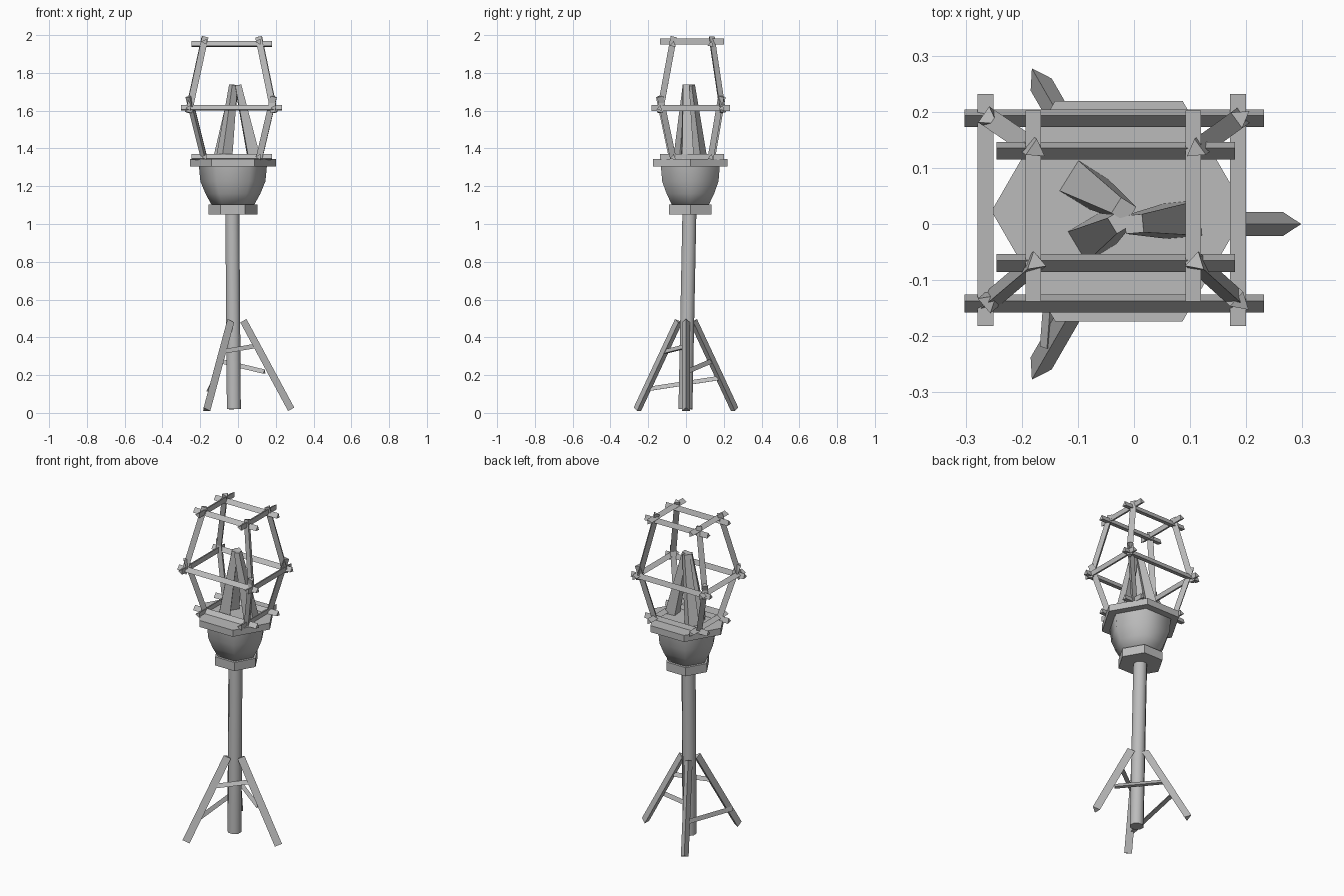
import bpy, bmesh, math
from mathutils import Vector

cube = bpy.data.objects.get("Cube")
if cube:
    bpy.data.objects.remove(cube, do_unlink=True)

grey = bpy.data.materials.new("plain_grey")
grey.use_nodes = True
colour = (0.5, 0.5, 0.5, 1)
grey.diffuse_color = colour
grey.node_tree.nodes["Principled BSDF"].inputs["Base Color"].default_value = colour


def loft(name, rings, smooth=None):
    """Skin a list of equal-sized point rings into a capped solid."""
    bm = bmesh.new()
    loops = [[bm.verts.new(p) for p in ring] for ring in rings]
    n = len(loops[0])
    for low, high in zip(loops, loops[1:]):
        for i in range(n):
            j = (i + 1) % n
            bm.faces.new((low[i], low[j], high[j], high[i]))
    bm.faces.new(loops[0][::-1])
    bm.faces.new(loops[-1])
    bmesh.ops.recalc_face_normals(bm, faces=bm.faces)
    mesh = bpy.data.meshes.new(name)
    bm.to_mesh(mesh)
    bm.free()
    mesh.materials.append(grey)
    obj = bpy.data.objects.new(name, mesh)
    bpy.context.collection.objects.link(obj)
    if smooth:
        bpy.ops.object.select_all(action='DESELECT')
        obj.select_set(True)
        bpy.context.view_layer.objects.active = obj
        bpy.ops.object.shade_smooth_by_angle(angle=math.radians(smooth))
    return obj


def bar(name, a, b, r, r_end=None, sides=3, spin=0, up=(0, 0, 1), smooth=None):
    """Straight prism from a to b; spin turns the first corner away from up."""
    a, b = Vector(a), Vector(b)
    axis = (b - a).normalized()
    side = axis.cross(Vector(up)).normalized()
    top = side.cross(axis)
    rings = []
    for centre, radius in ((a, r), (b, r if r_end is None else r_end)):
        angles = [math.radians(spin) + math.tau * i / sides for i in range(sides)]
        rings.append([centre + radius * (math.cos(t) * top + math.sin(t) * side)
                      for t in angles])
    return loft(name, rings, smooth)


def hexagon(r, z):
    return [(-0.027 + r * math.cos(i * math.pi / 3),
             0.023 + r * math.sin(i * math.pi / 3), z) for i in range(6)]


# Pole and hexagonal head
bar("pole", (-0.022, -0.003, 0.02), (-0.03, 0.018, 1.06), 0.04,
    sides=8, spin=22.5, up=(1, 0, 0), smooth=60)
loft("collar", [hexagon(0.13, 1.05), hexagon(0.13, 1.103)])
loft("bowl", [hexagon(r, z) for r, z in
              ((0.112, 1.10), (0.145, 1.16), (0.172, 1.225), (0.18, 1.306))], 65)
loft("top_plate", [hexagon(0.227, 1.305), hexagon(0.227, 1.345)])

# Tripod legs and the braces between them
for i, name in enumerate(("left_leg", "back_leg", "front_leg")):
    t = i * math.tau / 3
    foot, head = [(-0.022 + r * math.cos(t), r * math.sin(t), z)
                  for r, z in ((0.298, 0.016), (0.045, 0.485))]
    bar(name, foot, head, 0.025)
bar("front_brace", (-0.09, -0.118, 0.32), (0.085, 0, 0.35), 0.015)
bar("back_brace", (0.14, 0, 0.215), (-0.11, 0.14, 0.275), 0.015)
bar("side_brace", (-0.155, -0.22, 0.12), (-0.125, 0.17, 0.18), 0.015)

# Cage rings: (name, x beams' y, y beams' x, overhang, height of each pair)
narrow = ((-0.068, 0.132), (-0.175, 0.11))
wide = ((-0.14, 0.19), (-0.26, 0.19))
for name, (ys, xs), over, zx, zy in (("lower", narrow, 0.07, 1.352, 1.355),
                                     ("middle", wide, 0.042, 1.612, 1.614),
                                     ("upper", narrow, 0.07, 1.95, 1.965)):
    for y in ys:
        bar(name + "_cross_beam", (xs[0] - over, y, zx), (xs[1] + over, y, zx),
            0.0185, spin=-10)
    for x in xs:
        bar(name + "_side_beam", (x, ys[0] - over, zy), (x, ys[1] + over, zy),
            0.0185, spin=-90)

# Cage corner posts, lower leaning out and upper leaning in
for i in (0, 1):
    for j in (0, 1):
        inner = Vector((narrow[1][i], narrow[0][j], 0))
        outer = Vector((wide[1][i], wide[0][j], 0))
        bar("lower_post", inner + Vector((0, 0, 1.335)),
            outer + Vector((0, 0, 1.675)), 0.02, spin=60 * i)
        bar("upper_post", outer.lerp(inner, -0.03) + Vector((0, 0, 1.59)),
            inner + Vector((0, 0, 1.99)), 0.02, spin=60 * j)

# Leaning tapered stakes inside the cage
for name, foot, tip in (("back_stake", (-0.09, 0.07), (-0.018, 0.025)),
                        ("left_stake", (0.088, 0.008), (0.0, 0.0)),
                        ("front_stake", (-0.075, -0.025), (-0.025, 0.005))):
    bar(name, (*foot, 1.335), (*tip, 1.735), 0.045, 0.023, sides=4, spin=45)
